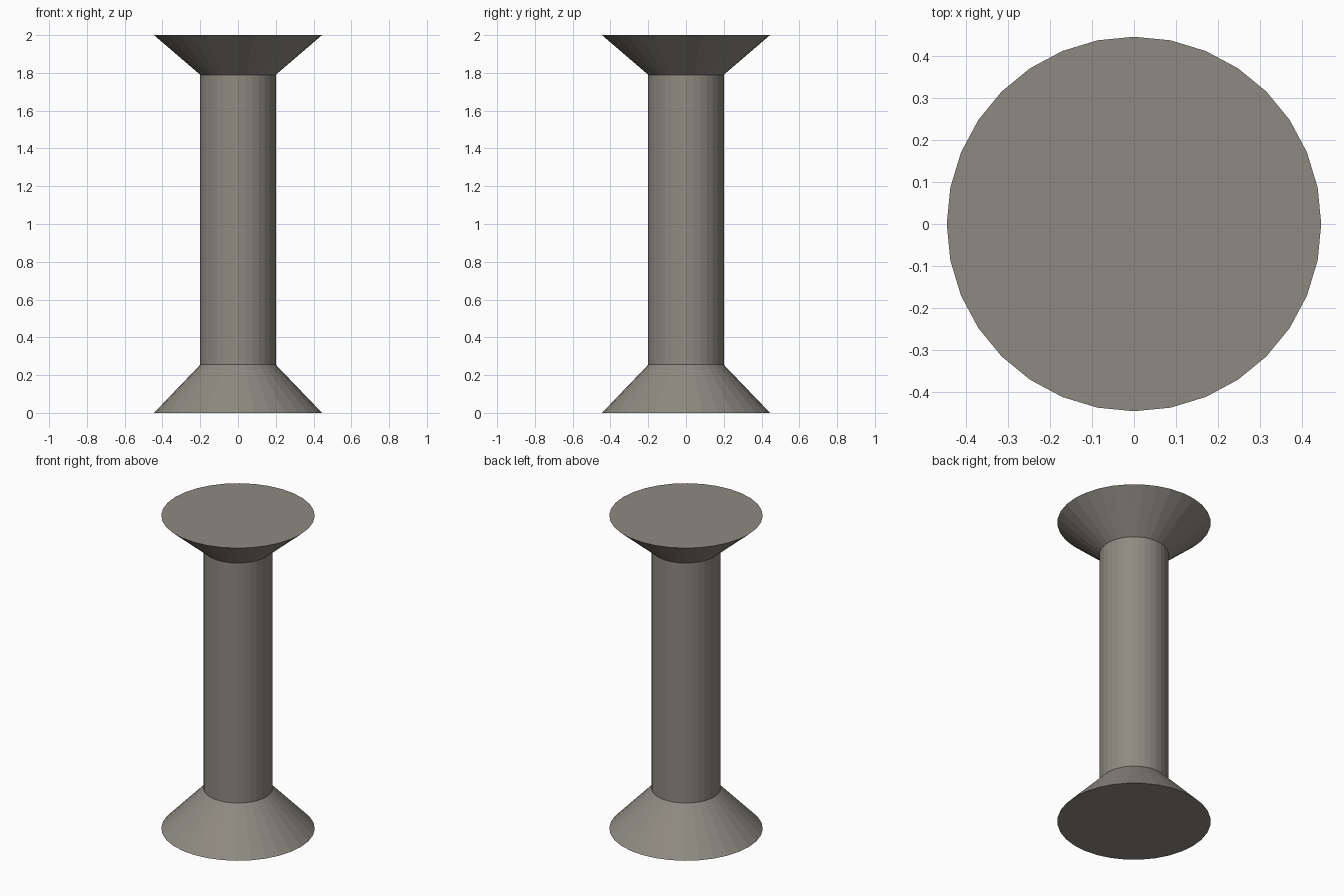
import bpy, bmesh, math

if "Cube" in bpy.data.objects:
    bpy.data.objects.remove(bpy.data.objects["Cube"])

SIDES = 32
stone = bpy.data.materials.new("warm grey stone")
stone.diffuse_color = (0.27, 0.255, 0.22, 1)
stone.use_nodes = True
stone.node_tree.nodes["Principled BSDF"].inputs["Base Color"].default_value = stone.diffuse_color


def lathe(name, profile):
    """Flat-faced solid of revolution from (radius, z) points, closed by end caps."""
    bm = bmesh.new()
    rings = [[bm.verts.new((r * math.cos(2 * math.pi * i / SIDES),
                            r * math.sin(2 * math.pi * i / SIDES), z))
              for i in range(SIDES)] for r, z in profile]
    for low, high in zip(rings, rings[1:]):
        for i in range(SIDES):
            j = (i + 1) % SIDES
            bm.faces.new((low[i], low[j], high[j], high[i]))
    bm.faces.new(rings[0][::-1])
    bm.faces.new(rings[-1])
    mesh = bpy.data.meshes.new(name)
    bm.to_mesh(mesh)
    bm.free()
    mesh.materials.append(stone)
    obj = bpy.data.objects.new(name, mesh)
    bpy.context.collection.objects.link(obj)
    return obj


# Flared base, straight shaft and flared top in one continuous column
lathe("column", [(0.445, 0), (0.2, 0.255), (0.2, 1.79), (0.445, 2.0)])
